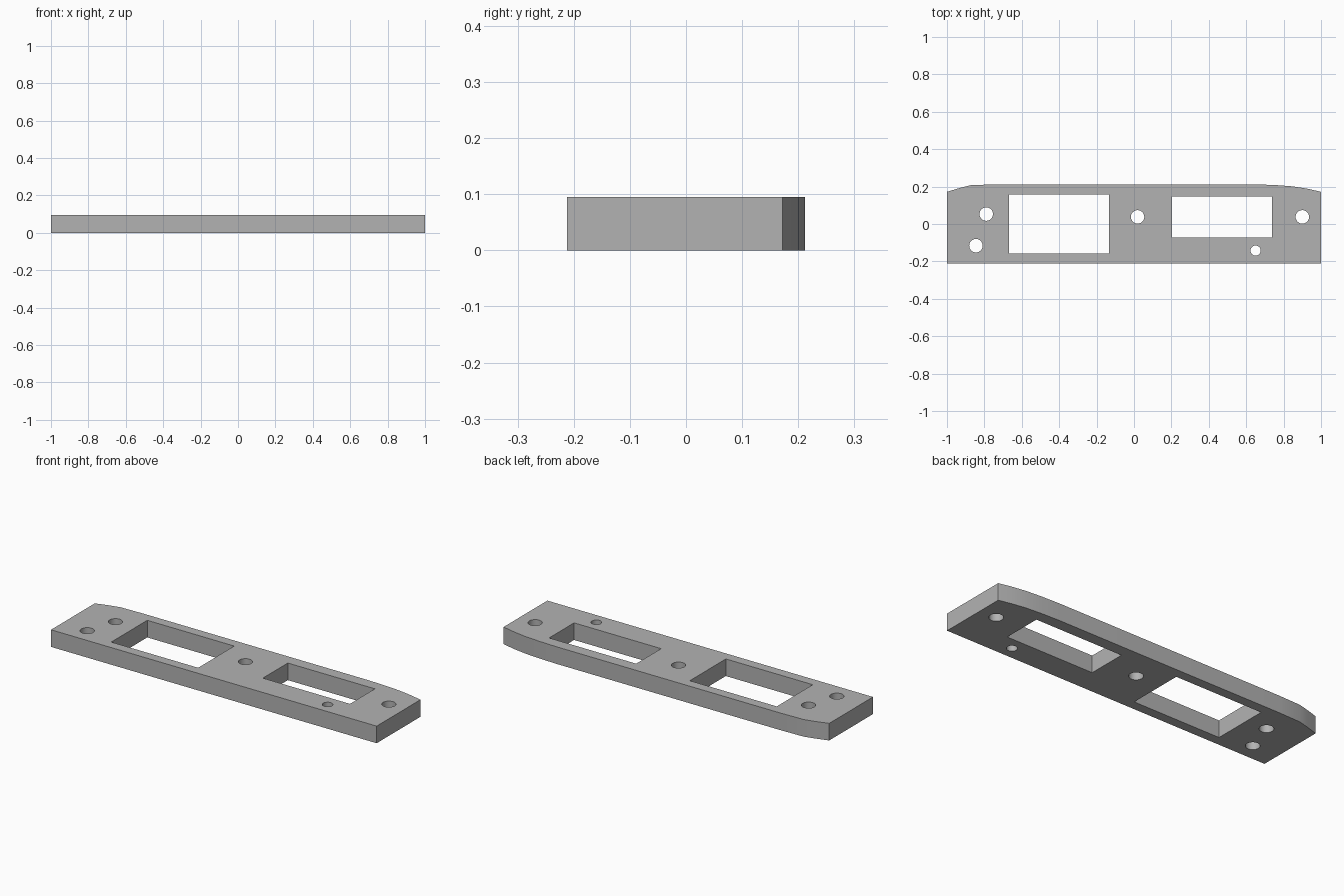
import bpy
import bmesh
import math

cube = bpy.data.objects.get("Cube")
if cube:
    bpy.data.objects.remove(cube, do_unlink=True)

THICKNESS = 0.095


def make_material(name, rgb):
    mat = bpy.data.materials.new(name)
    mat.use_nodes = True
    mat.diffuse_color = (*rgb, 1)
    mat.node_tree.nodes["Principled BSDF"].inputs["Base Color"].default_value = (*rgb, 1)
    return mat


def rectangle(x0, x1, y0, y1):
    return [(x0, y0), (x1, y0), (x1, y1), (x0, y1)]


def circle(x, y, r, sides=32):
    angles = [2 * math.pi * i / sides for i in range(sides)]
    return [(x + r * math.cos(a), y + r * math.sin(a)) for a in angles]


def add_loop(bm, points):
    verts = [bm.verts.new((x, y, 0)) for x, y in points]
    for a, b in zip(verts, verts[1:] + verts[:1]):
        bm.edges.new((a, b))


# Outer outline, with the back corners easing away
outline = [(-1, -0.212), (1, -0.212), (1, 0.172), (0.93, 0.188), (0.85, 0.201),
           (0.76, 0.208), (0.65, 0.212), (-0.73, 0.212), (-0.87, 0.208),
           (-0.93, 0.193), (-1, 0.172)]

# Two windows and five screw holes
windows = [rectangle(-0.668, -0.134, -0.158, 0.158),
           rectangle(0.203, 0.738, -0.072, 0.147)]
holes = [circle(-0.79, 0.053, 0.036), circle(-0.845, -0.116, 0.036),
         circle(0.019, 0.038, 0.036), circle(0.90, 0.038, 0.036),
         circle(0.65, -0.142, 0.027)]

# Fill the flat plate around its openings, then extrude it
bm = bmesh.new()
for loop in [outline] + windows + holes:
    add_loop(bm, loop)
bmesh.ops.triangle_fill(bm, edges=bm.edges[:], use_beauty=True, normal=(0, 0, 1))
extruded = bmesh.ops.extrude_face_region(bm, geom=bm.faces[:], use_keep_orig=True)
top_verts = [g for g in extruded["geom"] if isinstance(g, bmesh.types.BMVert)]
bmesh.ops.translate(bm, verts=top_verts, vec=(0, 0, THICKNESS))
bmesh.ops.dissolve_limit(bm, angle_limit=0.01, verts=bm.verts[:], edges=bm.edges[:])
bmesh.ops.recalc_face_normals(bm, faces=bm.faces[:])

mesh = bpy.data.meshes.new("mounting_plate")
bm.to_mesh(mesh)
bm.free()
mesh.materials.append(make_material("plain grey", (0.45, 0.45, 0.45)))

plate = bpy.data.objects.new("mounting_plate", mesh)
bpy.context.collection.objects.link(plate)
bpy.ops.object.select_all(action="DESELECT")
plate.select_set(True)
bpy.context.view_layer.objects.active = plate
bpy.ops.object.shade_smooth_by_angle(angle=math.radians(25))
